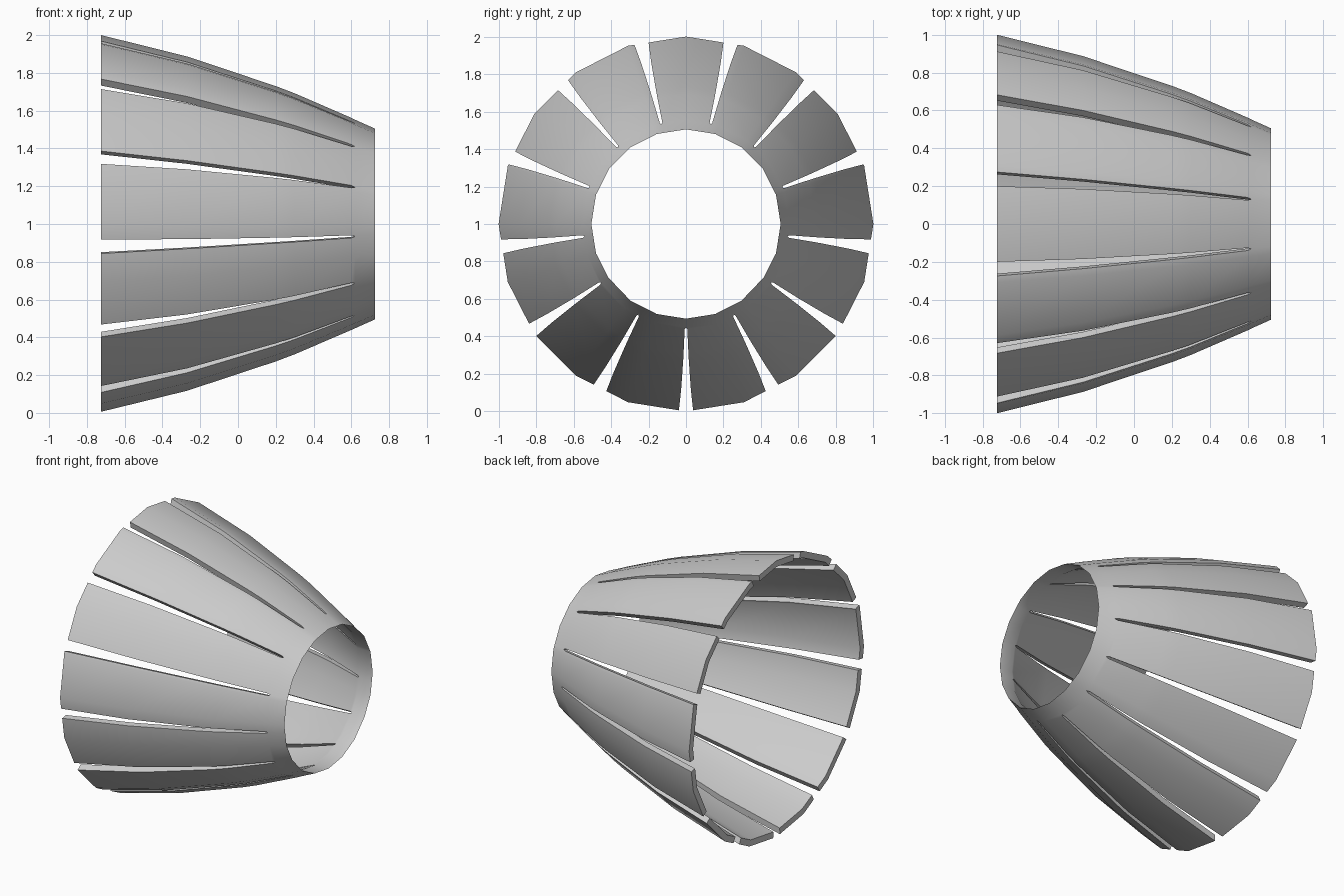
import bpy, bmesh
from math import sin, cos, asin, radians, pi

if "Cube" in bpy.data.objects:
    bpy.data.objects.remove(bpy.data.objects["Cube"])

PETALS, SIDES, THICK = 13, 20, 0.045
PITCH = 2 * pi / PETALS
FACET = 2 * pi / SIDES
# stations along x: position, outer radius, inner radius, half width of slot
stations = [(-0.725, 1.0, 1.0 - THICK, 0.038),
            (-0.27, 0.887, 0.887 - THICK, 0.026),
            (0.2, 0.73, 0.73 - THICK, 0.015),
            (0.3, 0.692, 0.692 - THICK, 0.013),
            (0.60, 0.562, 0.562 - THICK, 0.007),
            (0.62, 0.552, 0.552 - THICK, 0.0),
            (0.725, 0.505, 0.505, 0.0)]


def facet_radius(r, a):
    """Radius of a 20-sided ring at angle a (measured from straight up)."""
    return r * cos(FACET / 2) / cos(a % FACET - FACET / 2)


def add_petal(bm, centre):
    ribs = [j * FACET for j in range(-SIDES, 2 * SIDES)
            if abs(j * FACET - centre) < radians(11.3)]
    outer, inner = [], []
    for x, ro, ri, slot in stations:
        half = PITCH / 2 - asin(slot / ro)
        angles = [centre - half] + ribs + [centre + half]
        for rows, r in ((outer, ro), (inner, ri)):
            rows.append([bm.verts.new((x, facet_radius(r, a) * sin(a),
                                       1 + facet_radius(r, a) * cos(a))) for a in angles])
    n = len(ribs) + 2
    for s in range(len(stations) - 1):
        for c in range(n - 1):
            bm.faces.new((outer[s][c], outer[s][c+1], outer[s+1][c+1], outer[s+1][c]))
            bm.faces.new((inner[s][c+1], inner[s][c], inner[s+1][c], inner[s+1][c+1]))
        # slot walls, only where the slot is open
        if stations[s][3] > 0:
            for c in (0, n - 1):
                bm.faces.new((outer[s][c], inner[s][c], inner[s+1][c], outer[s+1][c]))
    # thick rear end
    for c in range(n - 1):
        bm.faces.new((outer[0][c], inner[0][c], inner[0][c+1], outer[0][c+1]))


# slotted tapering shell, petals joined at the narrow knife-edged ring
bm = bmesh.new()
for k in range(PETALS):
    add_petal(bm, k * PITCH)
bmesh.ops.remove_doubles(bm, verts=bm.verts, dist=0.0005)
bmesh.ops.recalc_face_normals(bm, faces=bm.faces)
mesh = bpy.data.meshes.new("petal_shell")
bm.to_mesh(mesh)
bm.free()
shell = bpy.data.objects.new("petal_shell", mesh)
bpy.context.collection.objects.link(shell)
bpy.context.view_layer.objects.active = shell
shell.select_set(True)
bpy.ops.object.shade_smooth_by_angle(angle=radians(35))
